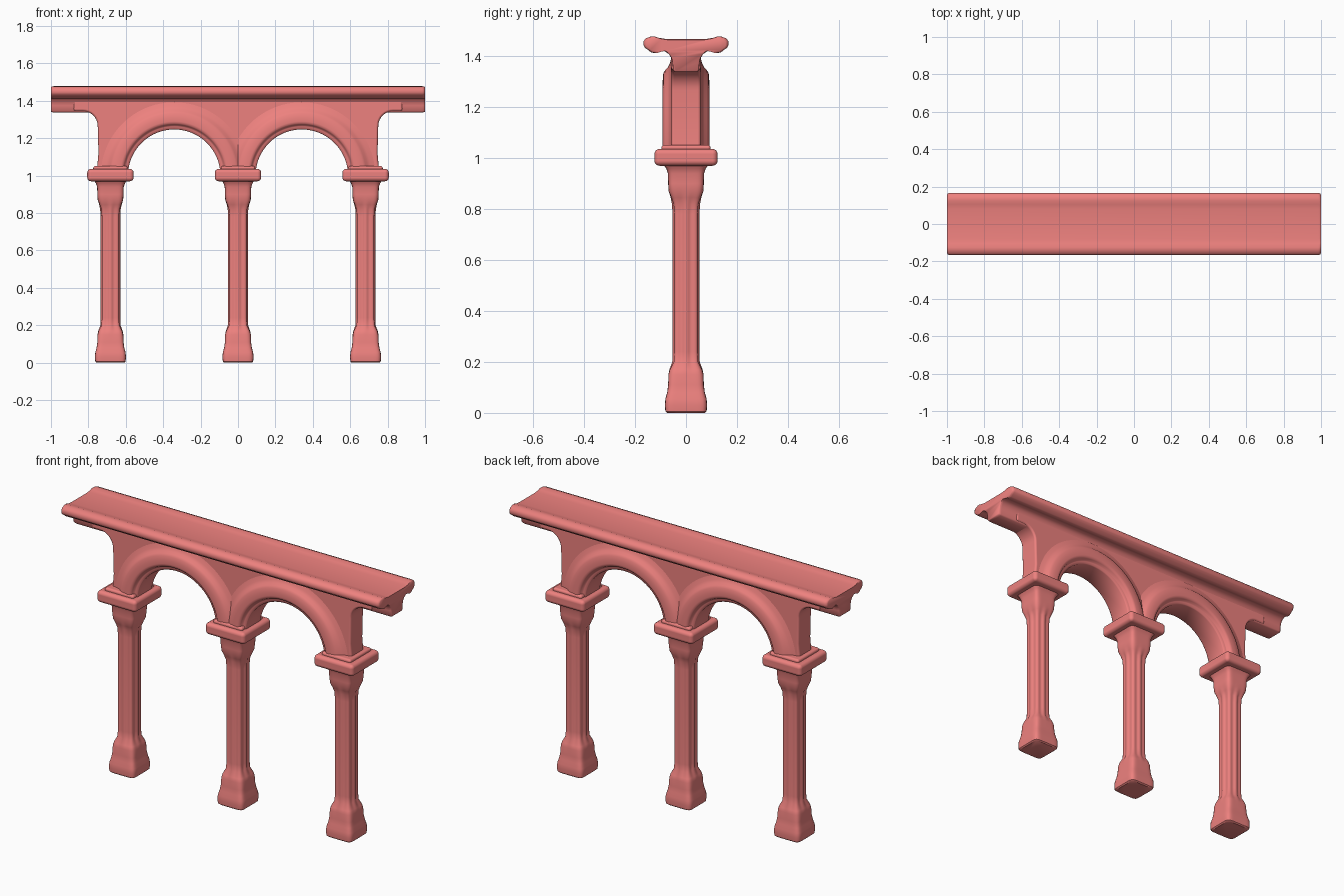
import bpy, bmesh, math
from math import sin, cos, pi

if "Cube" in bpy.data.objects:
    bpy.data.objects.remove(bpy.data.objects["Cube"])

mat = bpy.data.materials.new("coral")
mat.diffuse_color = (0.85, 0.22, 0.21, 1)
mat.use_nodes = True
mat.node_tree.nodes["Principled BSDF"].inputs["Base Color"].default_value = mat.diffuse_color

COL_X = 0.682          # column spacing
ARCH_X = COL_X / 2     # arch centres
SPRING = 1.0           # arch springing height


def make(name, bm, bevel=0, angle=40):
    bmesh.ops.recalc_face_normals(bm, faces=bm.faces)
    me = bpy.data.meshes.new(name)
    bm.to_mesh(me)
    bm.free()
    ob = bpy.data.objects.new(name, me)
    bpy.context.collection.objects.link(ob)
    me.materials.append(mat)
    bpy.ops.object.select_all(action='DESELECT')
    bpy.context.view_layer.objects.active = ob
    ob.select_set(True)
    bpy.ops.object.shade_smooth_by_angle(angle=math.radians(angle))
    if bevel:
        m = ob.modifiers.new("soft_edges", 'BEVEL')
        m.width, m.segments = bevel, 4
        m.limit_method, m.angle_limit = 'ANGLE', math.radians(40)
        m.harden_normals = True
    return ob


def loft(rings, closed_loop=True):
    """Skin a list of point loops and cap both ends."""
    bm = bmesh.new()
    loops = [[bm.verts.new(p) for p in r] for r in rings]
    n = len(loops[0])
    for a, b in zip(loops, loops[1:]):
        for i in range(n):
            j = (i + 1) % n
            bm.faces.new((a[i], a[j], b[j], b[i]))
    bm.faces.new(loops[0])
    bm.faces.new(loops[-1])
    return bm


def slab(name, x, hx, hy, z0, z1, bevel):
    return make(name, loft([[(x + sx * hx, sy * hy, z) for sx, sy in
                ((-1, -1), (1, -1), (1, 1), (-1, 1))] for z in (z0, z1)]), bevel)


def column_ring(x, z, half, power, flute, n=64):
    """Rounded-square section, with eight flutes where flute > 0."""
    pts = []
    for i in range(n):
        t = 2 * pi * i / n
        r = half / (abs(cos(t)) ** power + abs(sin(t)) ** power) ** (1 / power)
        r *= 1 - flute * (0.5 - 0.5 * cos(8 * t))
        pts.append((x + r * cos(t), r * sin(t), z))
    return pts


# z, half width, squareness, flute depth
COLUMN = [(0, 0.074, 8, 0), (0.006, 0.081, 8, 0), (0.03, 0.083, 8, 0),
          (0.055, 0.081, 8, 0), (0.08, 0.074, 8, 0), (0.11, 0.070, 7, 0),
          (0.15, 0.069, 6, 0), (0.17, 0.065, 5, 0.02), (0.20, 0.054, 3.5, 0.12),
          (0.24, 0.053, 3.2, 0.13), (0.78, 0.053, 3.2, 0.13),
          (0.82, 0.055, 3.5, 0.12), (0.845, 0.060, 5, 0.04), (0.87, 0.068, 6, 0),
          (0.90, 0.070, 7, 0), (0.94, 0.071, 8, 0), (0.96, 0.078, 8, 0),
          (0.98, 0.092, 8, 0)]

# Columns with capital and arch foot
for label, x in (("left", -COL_X), ("middle", 0), ("right", COL_X)):
    make(label + "_column", loft([column_ring(x, z, h, p, f) for z, h, p, f in COLUMN]))
    slab(label + "_capital", x, 0.124, 0.124, 0.97, 1.036, 0.02)
    slab(label + "_arch_foot", x, 0.092, 0.097, 1.025, 1.052, 0.012)

# Stepped arch mouldings: half section (radius, half depth) swept over 180 degrees
HALF = [(0.247, 0.062), (0.251, 0.068), (0.262, 0.070), (0.268, 0.072), (0.273, 0.084),
        (0.280, 0.091), (0.290, 0.093), (0.310, 0.091), (0.333, 0.089), (0.345, 0.082),
        (0.355, 0.072), (0.37, 0.064), (0.40, 0.056)]
SECTION = HALF + [(r, -d) for r, d in reversed(HALF)]
for label, x in (("left", -ARCH_X), ("right", ARCH_X)):
    sweep = [[(x + r * cos(pi * i / 48), d, SPRING + r * sin(pi * i / 48))
              for r, d in SECTION] for i in range(49)]
    make(label + "_arch", loft(sweep), angle=50)

# Spandrel wall: outline with flared ends and two arch openings
half = [(0, 1.41), (0.88, 1.41), (0.88, 1.345)]
half += [(0.83 - 0.08 * sin(t), 1.265 + 0.08 * cos(t))
         for t in [pi / 2 * i / 8 for i in range(9)]]
half += [(0.746, 1.12), (0.755, 1.02)]
half += [(ARCH_X + 0.256 * cos(t), SPRING + 0.256 * sin(t))
         for t in [0.08 + (pi - 0.16) * i / 32 for i in range(33)]]
outline = half + [(-x, z) for x, z in reversed(half[1:])]
make("spandrel_wall", loft([[(x, y, z) for x, z in outline] for y in (-0.058, 0.058)]), 0.012)

# Entablature: moulded T section run along the full length
T = [(0.044, 1.338), (0.051, 1.345), (0.053, 1.375), (0.057, 1.392), (0.067, 1.408),
     (0.086, 1.421), (0.105, 1.418), (0.122, 1.412), (0.138, 1.416), (0.150, 1.426),
     (0.162, 1.434), (0.167, 1.444), (0.166, 1.460), (0.158, 1.470), (0.140, 1.477),
     (0.125, 1.478), (0.105, 1.472), (0.08, 1.468)]
profile = T + [(-y, z) for y, z in reversed(T)]


def end_ring(x, s):
    return [(x, y * s, 1.42 + (z - 1.42) * (s if z > 1.42 else 1 - (1 - s) * 0.7))
            for y, z in profile]


make("entablature", loft([end_ring(x, s) for x, s in
     ((-1, 0.93), (-0.996, 0.975), (-0.985, 1), (0.985, 1), (0.996, 0.975), (1, 0.93))]), angle=60)
